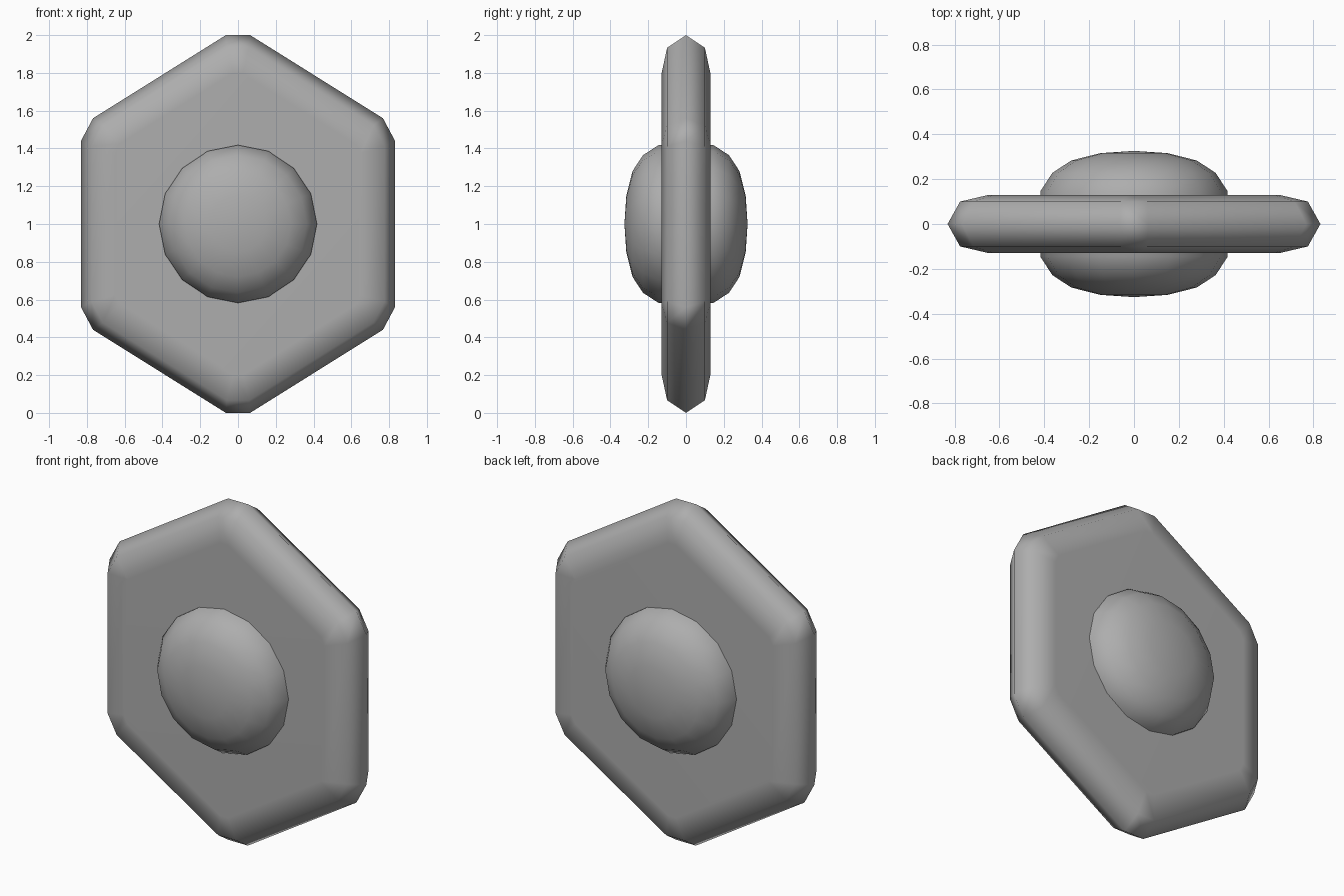
import bpy, bmesh
from math import sin, cos, pi, radians
from mathutils import Vector

if "Cube" in bpy.data.objects:
    bpy.data.objects.remove(bpy.data.objects["Cube"])

grey = bpy.data.materials.new("mid_grey")
grey.diffuse_color = (0.42, 0.42, 0.42, 1)
grey.use_nodes = True
grey.node_tree.nodes["Principled BSDF"].inputs["Base Color"].default_value = grey.diffuse_color


def finish(name, bm):
    bmesh.ops.recalc_face_normals(bm, faces=bm.faces)
    mesh = bpy.data.meshes.new(name)
    bm.to_mesh(mesh)
    bm.free()
    mesh.materials.append(grey)
    obj = bpy.data.objects.new(name, mesh)
    bpy.context.collection.objects.link(obj)
    bpy.ops.object.select_all(action='DESELECT')
    bpy.context.view_layer.objects.active = obj
    obj.select_set(True)
    bpy.ops.object.shade_smooth_by_angle(angle=radians(80))
    return obj


def bridge(bm, a, b):
    n = len(a)
    for i in range(n):
        j = (i + 1) % n
        bm.faces.new((a[i], a[j], b[j], b[i]))


def hex_ring(bm, radius, cut, y):
    # hexagon, points up and down, slightly narrowed, with clipped corners
    pts = [Vector((0.923 * radius * sin(k * pi / 3), y, 1 + radius * cos(k * pi / 3)))
           for k in range(6)]
    t = 2 * cut / radius
    ring = []
    for k in range(6):
        ring.append(bm.verts.new(pts[k].lerp(pts[k - 1], t)))
        ring.append(bm.verts.new(pts[k].lerp(pts[(k + 1) % 6], t)))
    return ring


# Hexagonal plate: rounded rim from back face to front face
half = [(0.815, 0.016, 0.129), (0.97, 0.037, 0.1)]
profile = half + [(1.04, 0.04, 0.0)] + [(r, c, -y) for r, c, y in reversed(half)]
bm = bmesh.new()
rings = [hex_ring(bm, *p) for p in profile]
for a, b in zip(rings, rings[1:]):
    bridge(bm, a, b)
bm.faces.new(rings[0])
bm.faces.new(rings[-1])
plate = finish("hex_plate", bm)
plate.modifiers.new("face_normals", 'WEIGHTED_NORMAL').keep_sharp = True

# Central boss: 16-sided flattened ball passing through the plate
dome = [(0.15, 0.316), (0.28, 0.283), (0.364, 0.228), (0.418, 0.145)]
profile = dome + [(0.418, 0.0)] + [(r, -y) for r, y in reversed(dome)]
bm = bmesh.new()
rings = [[bm.verts.new((r * cos(k * pi / 8), y, 1 + r * sin(k * pi / 8)))
          for k in range(16)] for r, y in profile]
for a, b in zip(rings, rings[1:]):
    bridge(bm, a, b)
for ring, y in ((rings[0], 0.326), (rings[-1], -0.326)):
    pole = bm.verts.new((0, y, 1))
    for k in range(16):
        bm.faces.new((ring[k], ring[(k + 1) % 16], pole))
finish("center_boss", bm)
